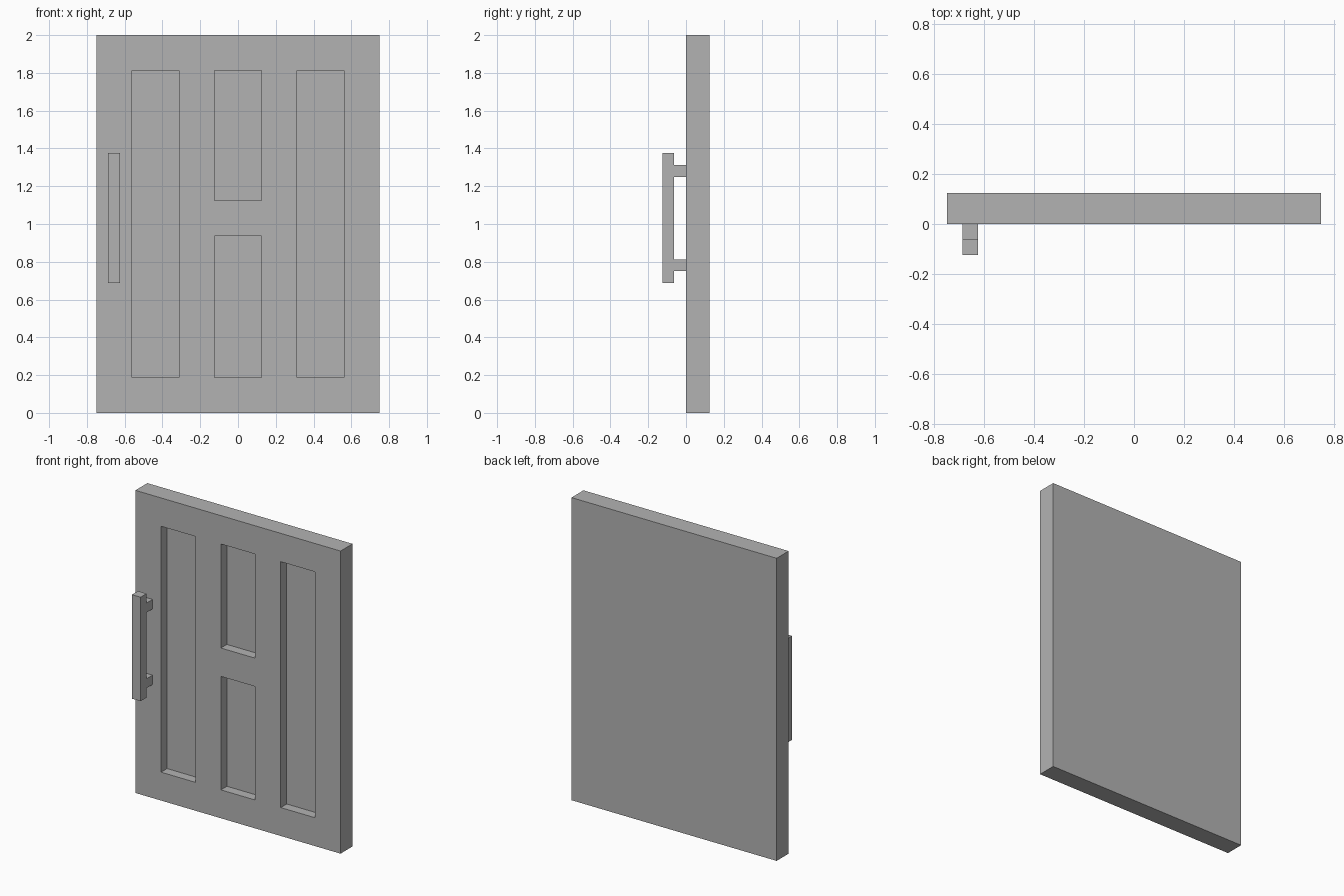
import bpy
import bmesh
from mathutils import Matrix, Vector

cube = bpy.data.objects.get("Cube")
if cube:
    bpy.data.objects.remove(cube, do_unlink=True)

U = 1 / 16  # the door is laid out on a 1/16 module

grey = bpy.data.materials.new("plain grey")
grey.use_nodes = True
colour = (0.45, 0.45, 0.45, 1)
grey.diffuse_color = colour
grey.node_tree.nodes["Principled BSDF"].inputs["Base Color"].default_value = colour


def boxes(name, spans):
    """One object made of boxes, each given as (low corner, high corner) in modules."""
    bm = bmesh.new()
    for low, high in spans:
        low, high = Vector(low) * U, Vector(high) * U
        matrix = Matrix.Translation((low + high) / 2) @ Matrix.Diagonal((*(high - low), 1))
        bmesh.ops.create_cube(bm, size=1, matrix=matrix)
    mesh = bpy.data.meshes.new(name)
    bm.to_mesh(mesh)
    bm.free()
    mesh.materials.append(grey)
    obj = bpy.data.objects.new(name, mesh)
    bpy.context.collection.objects.link(obj)
    return obj


# Door slab
door = boxes("door_slab", [((-12, 0, 0), (12, 2, 32))])

# Recessed panels: tall one on each side, two stacked in the middle
panels = [(-9, -5, 3, 29), (5, 9, 3, 29), (-2, 2, 3, 15), (-2, 2, 18, 29)]
cutter = boxes("panel_cutter", [((x0, -1, z0), (x1, 1, z1)) for x0, x1, z0, z1 in panels])
cutter.hide_render = True
cut = door.modifiers.new("panels", "BOOLEAN")
cut.operation = "DIFFERENCE"
cut.solver = "EXACT"
cut.object = cutter
bpy.context.view_layer.objects.active = door
bpy.ops.object.modifier_apply(modifier=cut.name)
bpy.data.objects.remove(cutter, do_unlink=True)

# Pull handle: upright grip on two short posts
boxes("handle_grip", [((-11, -2, 11), (-10, -1, 22))])
boxes("handle_posts", [((-11, -1, z), (-10, 0, z + 1)) for z in (12, 20)])
